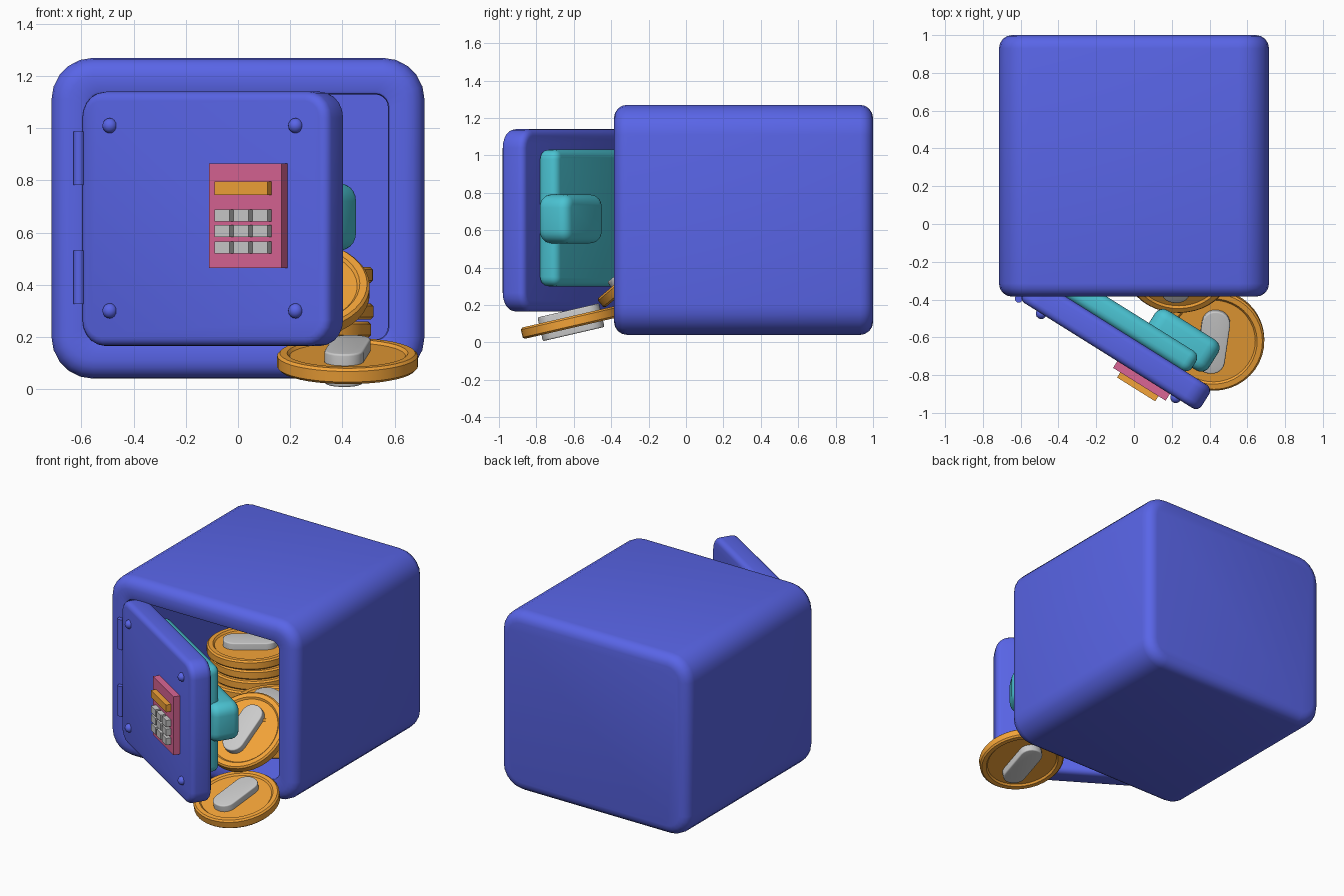
import bpy, bmesh, math
from mathutils import Matrix, Vector

if "Cube" in bpy.data.objects:
    bpy.data.objects.remove(bpy.data.objects["Cube"])


def material(name, rgb):
    m = bpy.data.materials.new(name)
    m.diffuse_color = (*rgb, 1)
    m.use_nodes = True
    m.node_tree.nodes["Principled BSDF"].inputs["Base Color"].default_value = m.diffuse_color
    return m


BLUE = material("blue", (0.10, 0.13, 0.80))
TEAL = material("teal", (0.07, 0.55, 0.65))
GOLD = material("gold", (0.90, 0.37, 0.04))
PINK = material("pink", (0.70, 0.13, 0.30))


def finish(bm, name, mat, mtx, angle=35):
    bmesh.ops.recalc_face_normals(bm, faces=bm.faces)
    me = bpy.data.meshes.new(name)
    bm.to_mesh(me)
    bm.free()
    for p in me.polygons:
        p.use_smooth = True
    me.set_sharp_from_angle(angle=math.radians(angle))
    if mat:
        me.materials.append(mat)
    ob = bpy.data.objects.new(name, me)
    bpy.context.collection.objects.link(ob)
    ob.matrix_world = mtx
    return ob


def rounded_rect(x0, x1, z0, z1, r, y, seg=5):
    pts = []
    corners = [(x1 - r, z1 - r), (x0 + r, z1 - r), (x0 + r, z0 + r), (x1 - r, z0 + r)]
    for i, (cx, cz) in enumerate(corners):
        for k in range(seg + 1):
            a = math.pi / 2 * (i + k / seg)
            pts.append((cx + r * math.cos(a), y, cz + r * math.sin(a)))
    return pts


def loft(rings, name, mat, mtx):
    bm = bmesh.new()
    loops = [[bm.verts.new(p) for p in ring] for ring in rings]
    n = len(loops[0])
    for a, b in zip(loops, loops[1:]):
        for i in range(n):
            bm.faces.new((a[i], a[(i + 1) % n], b[(i + 1) % n], b[i]))
    bm.faces.new(loops[0])
    bm.faces.new(loops[-1])
    return finish(bm, name, mat, mtx)


def edge_rings(x0, x1, z0, z1, r, y, b, sign, seg=4):
    """Rings of a rounded edge, from the side wall to the end face at y."""
    out = []
    for k in range(seg + 1):
        a = math.pi / 2 * k / seg
        i = b * (1 - math.cos(a))
        out.append(rounded_rect(x0 + i, x1 - i, z0 + i, z1 - i,
                                max(r - i, 0.002), y - sign * b * (1 - math.sin(a))))
    return out


def rounded_block(name, mat, mtx, x, y, z, r, b):
    back = edge_rings(*x, *z, r, y[1], b, 1)
    front = edge_rings(*x, *z, r, y[0], b, -1)
    return loft(back[::-1] + front, name, mat, mtx)


def box(name, mat, mtx, x, y, z):
    bm = bmesh.new()
    bmesh.ops.create_cube(bm, size=1)
    for v in bm.verts:
        v.co = [c[0] + (c[1] - c[0]) * (t + 0.5) for c, t in zip((x, y, z), v.co)]
    return finish(bm, name, mat, mtx)


# Hollow safe body, lofted from the back over the front rim into the cavity
I = Matrix.Identity(4)
outer = (-0.715, 0.715, 0.04, 1.27, 0.16)
body = edge_rings(*outer, 1.0, 0.07, 1)[::-1] + edge_rings(*outer, -0.385, 0.07, -1)
for g, y in ((0.012, -0.385), (0.004, -0.381), (0, -0.373), (0, 0.86)):
    body.append(rounded_rect(-0.575 - g, 0.575 + g, 0.19 - g, 1.13 + g, 0.05 + g, y))
loft(body, "safe_body", BLUE, I)

# Open door: local x along the width, y inward
W = 1.12
D = Matrix.Translation((-0.61, -0.40, 0)) @ Matrix.Rotation(math.radians(-32), 4, 'Z')
rounded_block("door", BLUE, D, (0, W), (0, 0.145), (0.165, 1.14), 0.10, 0.035)
rounded_block("door_inner_plate", TEAL, D, (0.15, W - 0.15), (0.14, 0.26), (0.30, 1.03), 0.05, 0.04)
rounded_block("door_latch", TEAL, D, (W - 0.47, W - 0.075), (0.18, 0.37), (0.53, 0.79), 0.07, 0.05)

# Rivets on the door corners
for x in (0.14, W - 0.14):
    for z in (0.30, 1.01):
        bm = bmesh.new()
        bmesh.ops.create_uvsphere(bm, u_segments=16, v_segments=8, radius=0.029)
        finish(bm, "door_rivet", BLUE, D @ Matrix.Translation((x, 0, z)))

# Hinge barrels
for z in (0.428, 0.885):
    bm = bmesh.new()
    bmesh.ops.create_cone(bm, cap_ends=True, segments=16, radius1=0.021, radius2=0.021, depth=0.205)
    finish(bm, "hinge", BLUE, Matrix.Translation((-0.61, -0.395, z)))

# Keypad with display and nine buttons
box("keypad", PINK, D, (0.615, 0.943), (-0.042, 0.01), (0.465, 0.865))
box("keypad_display", GOLD, D, (0.66, 0.898), (-0.074, -0.03), (0.745, 0.795))
for i in range(3):
    for z in (0.543, 0.606, 0.666):
        x = 0.66 + 0.086 * i
        box("keypad_button", None, D, (x, x + 0.066), (-0.074, -0.03), (z - 0.023, z + 0.023))


# Coin: lathed disc with raised rim, and a plain raised oval on both faces
def coin(loc, tilt=0, spin=0):
    m = (Matrix.Translation(loc) @ Matrix.Rotation(math.radians(tilt), 4, 'X')
         @ Matrix.Rotation(math.radians(spin), 4, 'Z'))
    half = [(0, 0.02), (0.222, 0.02), (0.232, 0.031), (0.26, 0.031), (0.27, 0.021)]
    prof = half + [(r, -z) for r, z in reversed(half)]
    bm = bmesh.new()
    vs = [bm.verts.new((r, 0, z)) for r, z in prof]
    es = [bm.edges.new(p) for p in zip(vs, vs[1:])]
    bmesh.ops.spin(bm, geom=vs + es, cent=(0, 0, 0), axis=(0, 0, 1), angle=math.tau, steps=40)
    bmesh.ops.remove_doubles(bm, verts=bm.verts, dist=0.0001)
    finish(bm, "coin", GOLD, m)
    rounded_block("coin_emblem", None, m @ Matrix.Rotation(math.pi / 2, 4, 'X'),
                  (-0.075, 0.075), (-0.065, 0.065), (-0.17, 0.17), 0.07, 0.008)


coin((0.42, -0.615, 0.108), 13, -8)
coin((0.235, -0.25, 0.38), 40, -8)

# Coin stacks inside
for sx, sy, count in ((0.24, 0.06, 4), (-0.20, 0.44, 6)):
    for k in range(count):
        coin((sx + 0.012 * math.sin(2.3 * k), sy + 0.012 * math.cos(1.7 * k), 0.228 + 0.07 * k), 0, 25 * k)
